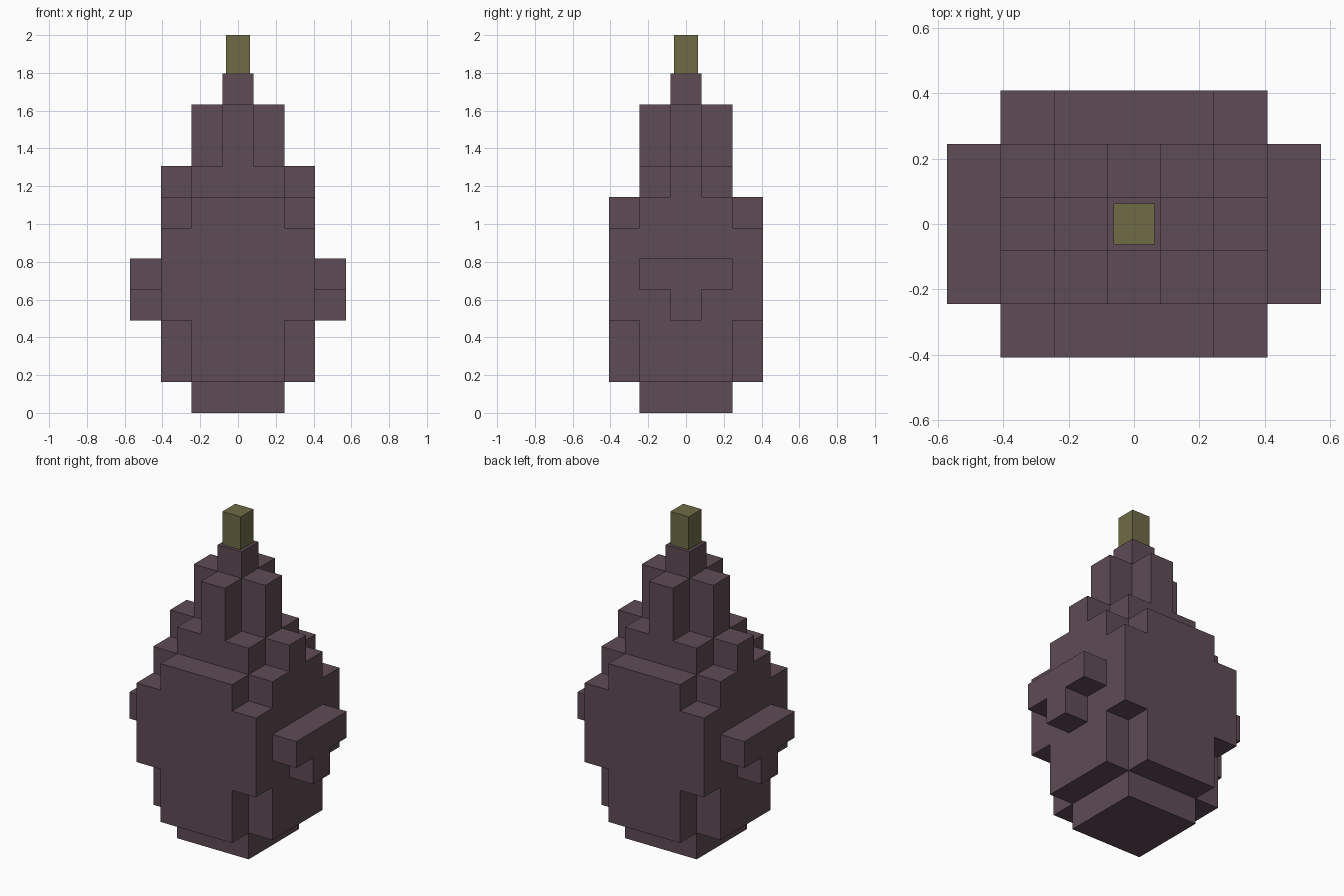
import bpy, bmesh, math
from mathutils import Vector

if "Cube" in bpy.data.objects:
    bpy.data.objects.remove(bpy.data.objects["Cube"])

U = 2 / 12.25  # edge length of one block


def material(name, color):
    m = bpy.data.materials.new(name)
    m.diffuse_color = (*color, 1)
    m.use_nodes = True
    m.node_tree.nodes["Principled BSDF"].inputs["Base Color"].default_value = m.diffuse_color
    return m


PLUM = material("dusty plum", (0.114, 0.072, 0.091))
OLIVE = material("olive", (0.162, 0.147, 0.061))


def finish(bm, name, mat):
    mesh = bpy.data.meshes.new(name)
    bm.to_mesh(mesh)
    bm.free()
    mesh.materials.append(mat)
    obj = bpy.data.objects.new(name, mesh)
    bpy.context.collection.objects.link(obj)
    return obj


def blocks(rx, ry, z0, z1):
    """Centred slab of cells: reach rx, ry either side of the middle cell."""
    return {(x, y, z) for x in range(-rx, rx + 1)
            for y in range(-ry, ry + 1) for z in range(z0, z1)}


def block_shell(cells, name, mat):
    """Outer skin of a set of blocks, with flat areas merged."""
    bm = bmesh.new()
    for c in cells:
        for axis in range(3):
            for s in (-1, 1):
                n = Vector((0, 0, 0))
                n[axis] = s
                if tuple(int(a + b) for a, b in zip(c, n)) in cells:
                    continue
                a = Vector((0, 0, 0))
                a[(axis + 1) % 3] = 0.5
                b = n.cross(a)
                mid = Vector(c) + Vector((0, 0, 0.5)) + n * 0.5
                bm.faces.new([bm.verts.new((mid + p) * U)
                              for p in (-a - b, a - b, a + b, b - a)])
    bmesh.ops.remove_doubles(bm, verts=bm.verts, dist=0.001)
    bmesh.ops.dissolve_limit(bm, angle_limit=math.radians(1),
                             verts=bm.verts, edges=bm.edges)
    return finish(bm, name, mat)


fruit = set()
for slab in [
    (1, 1, 0, 1),                   # base
    (2, 1, 1, 3), (1, 2, 1, 3),     # lower belly, corners notched
    (2, 2, 3, 6),                   # belly
    (3, 1, 4, 5), (3, 0, 3, 4),     # T-shaped side bumps
    (2, 1, 6, 7), (1, 2, 6, 7),     # shoulder, corners notched
    (1, 1, 7, 8), (2, 0, 7, 8),     # upper shoulder
    (1, 0, 8, 10), (0, 1, 8, 10),   # cross-shaped neck
    (0, 0, 10, 11),                 # tip
]:
    fruit |= blocks(*slab)
block_shell(fruit, "body", PLUM)

# stem
bm = bmesh.new()
bmesh.ops.create_cube(bm, size=1)
bmesh.ops.scale(bm, vec=(0.125, 0.125, 1.25 * U), verts=bm.verts)
bmesh.ops.translate(bm, vec=(0, 0, 2 - 0.625 * U), verts=bm.verts)
finish(bm, "stem", OLIVE)
